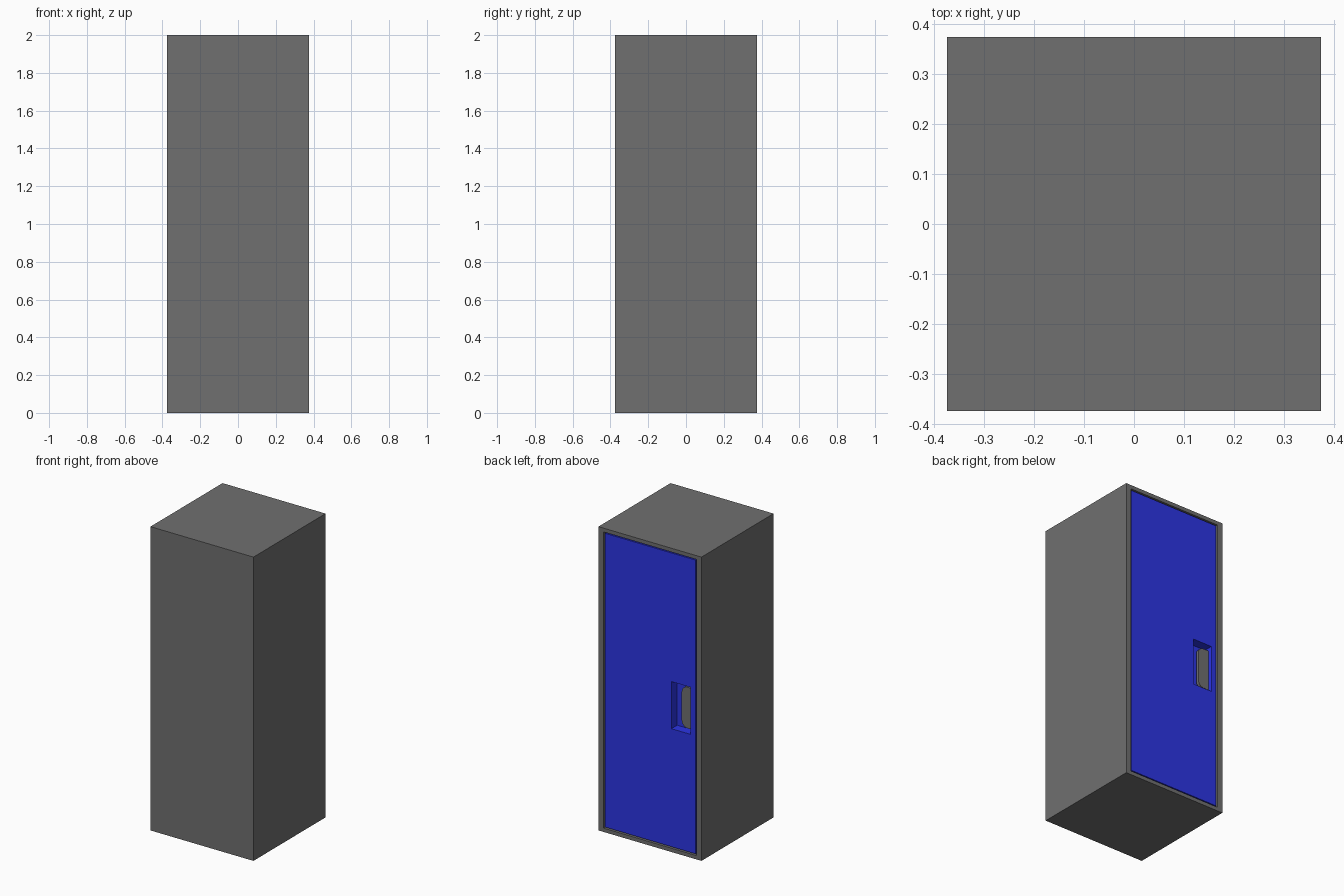
import bpy, bmesh
from mathutils import Vector

if "Cube" in bpy.data.objects:
    bpy.data.objects.remove(bpy.data.objects["Cube"])

W, H = 0.375, 2.0        # half width, height
TX, TZ = 0.037, 0.025    # side wall, top and bottom wall
GAP = 0.008              # gap around the door


def material(name, color):
    m = bpy.data.materials.new(name)
    m.diffuse_color = color
    m.use_nodes = True
    m.node_tree.nodes["Principled BSDF"].inputs["Base Color"].default_value = m.diffuse_color
    return m


def box(name, lo, hi, mat=None):
    bm = bmesh.new()
    bmesh.ops.create_cube(bm, size=1)
    lo, hi = Vector(lo), Vector(hi)
    for v in bm.verts:
        v.co = (lo + hi) / 2 + v.co * (hi - lo)
    me = bpy.data.meshes.new(name)
    bm.to_mesh(me)
    bm.free()
    ob = bpy.data.objects.new(name, me)
    bpy.context.collection.objects.link(ob)
    if mat:
        me.materials.append(mat)
    return ob


def cut(target, cutter):
    mod = target.modifiers.new("cut", 'BOOLEAN')
    mod.operation = 'DIFFERENCE'
    mod.solver = 'EXACT'
    mod.object = cutter
    cutter.hide_render = True
    cutter.hide_set(True)
    cutter.display_type = 'WIRE'


blue = material("blue_paint", (0.025, 0.035, 0.78, 1))
grey = material("dark_grey_metal", (0.16, 0.16, 0.16, 1))

# Hollow cabinet, open at the back (+y)
cabinet = box("cabinet", (-W, -W, 0), (W, W, H), grey)
cut(cabinet, box("cabinet_cutter", (-W + TX, -W + TX, TZ), (W - TX, W + 0.1, H - TZ), grey))

# Door set almost flush inside the frame, with a handle pocket
ex, ez = TX + GAP, TZ + GAP
front = W - 0.003
door = box("door", (-W + ex, front - 0.08, ez), (W - ex, front, H - ez), blue)
cut(door, box("pocket_cutter", (-0.292, front - 0.06, 0.81), (-0.154, W + 0.1, 1.12), blue))

# Handle plate growing from the pocket's outer wall, free corners rounded
handle = box("handle", (-0.30, front - 0.045, 0.83), (-0.212, front - 0.025, 1.10), grey)
bm = bmesh.new()
bm.from_mesh(handle.data)
corners = [ed for ed in bm.edges if all(v.co.x > -0.25 for v in ed.verts)
           and abs(ed.verts[0].co.y - ed.verts[1].co.y) > 0.01]
bmesh.ops.bevel(bm, geom=corners, offset=0.04, segments=6, profile=0.5, affect='EDGES')
bm.to_mesh(handle.data)
bm.free()
